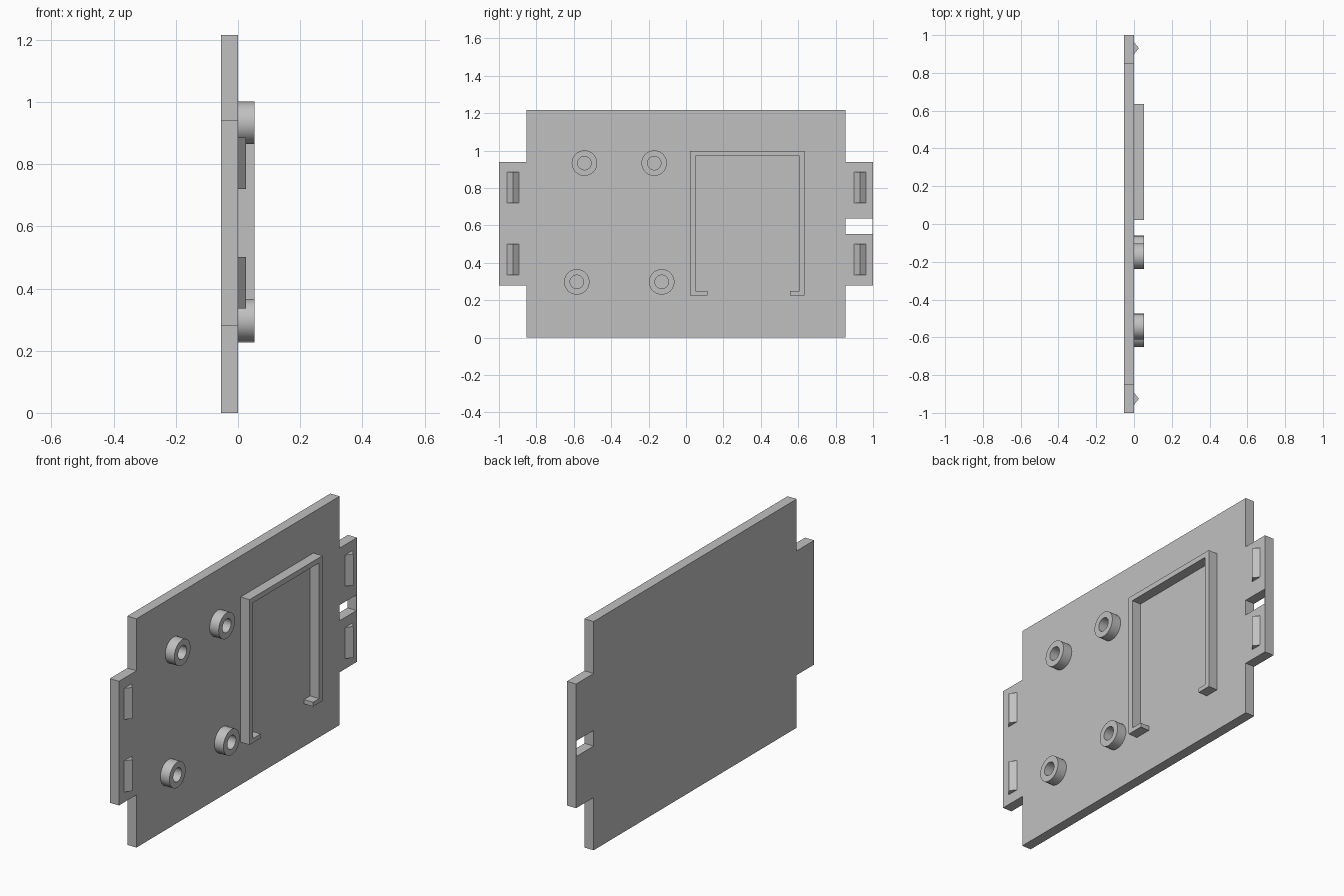
import bpy, bmesh, math
from mathutils import Matrix

cube = bpy.data.objects.get("Cube")
if cube:
    bpy.data.objects.remove(cube, do_unlink=True)

gray = bpy.data.materials.new("light_gray")
gray.use_nodes = True
COLOR = (0.53, 0.53, 0.53, 1)
gray.diffuse_color = COLOR
gray.node_tree.nodes["Principled BSDF"].inputs["Base Color"].default_value = COLOR

# Local (x, y, z) becomes world (y, z, x), so outlines are drawn facing +x
SIDE = Matrix(((0, 0, 1, 0), (1, 0, 0, 0), (0, 1, 0, 0), (0, 0, 0, 1)))


def extrude(name, outlines, low, high, matrix=SIDE, smooth=False):
    """Fill 2D outlines (inner ones are holes) and extrude from low to high."""
    curve = bpy.data.curves.new(name, "CURVE")
    curve.dimensions = "2D"
    curve.fill_mode = "BOTH"
    curve.extrude = (high - low) / 2
    for points in outlines:
        spline = curve.splines.new("POLY")
        spline.points.add(len(points) - 1)
        for p, (u, v) in zip(spline.points, points):
            p.co = (u, v, 0, 1)
        spline.use_cyclic_u = True
    temp = bpy.data.objects.new(name + "_outline", curve)
    bpy.context.scene.collection.objects.link(temp)
    bpy.context.view_layer.update()
    deps = bpy.context.evaluated_depsgraph_get()
    mesh = bpy.data.meshes.new_from_object(temp.evaluated_get(deps))
    bpy.data.objects.remove(temp, do_unlink=True)

    bm = bmesh.new()
    bm.from_mesh(mesh)
    bmesh.ops.remove_doubles(bm, verts=bm.verts, dist=0.0005)
    bmesh.ops.recalc_face_normals(bm, faces=bm.faces)
    bmesh.ops.transform(bm, verts=bm.verts,
                        matrix=matrix @ Matrix.Translation((0, 0, (low + high) / 2)))
    for f in bm.faces:
        f.smooth = False
        f.material_index = 0
    bm.to_mesh(mesh)
    bm.free()
    mesh.name = name
    mesh.materials.clear()
    mesh.materials.append(gray)
    obj = bpy.data.objects.new(name, mesh)
    bpy.context.scene.collection.objects.link(obj)
    if smooth:
        bpy.ops.object.select_all(action="DESELECT")
        obj.select_set(True)
        bpy.context.view_layer.objects.active = obj
        bpy.ops.object.shade_smooth_by_angle(angle=math.radians(35))
    return obj


def rect(u0, u1, v0, v1):
    return [(u0, v0), (u1, v0), (u1, v1), (u0, v1)]


def circle(u, v, r, n=48):
    return [(u + r * math.cos(math.tau * i / n), v + r * math.sin(math.tau * i / n))
            for i in range(n)]


# Back plate with an end tab on each side and a slot in the rear tab
BODY, TOP, TAB_LOW, TAB_HIGH = 0.853, 1.216, 0.28, 0.94
half = [(BODY, 0), (BODY, TAB_LOW), (1, TAB_LOW), (1, TAB_HIGH), (BODY, TAB_HIGH), (BODY, TOP)]
plate = half + [(-u, v) for u, v in reversed(half)]
extrude("back_plate", [plate, rect(BODY, 0.996, 0.554, 0.637)], -0.054, 0)

# Hollow standoffs
HEIGHT = 0.053
for i, (y, z) in enumerate([(-0.543, 0.933), (-0.17, 0.933), (-0.584, 0.298), (-0.13, 0.298)]):
    extrude(f"standoff_{i + 1}", [circle(y, z, 0.068), circle(y, z, 0.036)],
            0, HEIGHT, smooth=True)

# Raised holder frame, open below with two inward lips
MID, OUT, WALL, LIP = 0.328, 0.306, 0.028, 0.093
LOW, HIGH, LIP_TOP = 0.226, 0.998, 0.249
side = [(OUT, HIGH), (OUT, LOW), (OUT - LIP + 0.014, LOW), (OUT - LIP + 0.014, LIP_TOP),
        (OUT - WALL, LIP_TOP), (OUT - WALL, HIGH - WALL)]
left = [(-u, v) for u, v in side]
left[2], left[3] = (LIP - OUT, LOW), (LIP - OUT, LIP_TOP)
frame = [(MID + u, v) for u, v in side + left[::-1]]
extrude("holder_frame", [frame], 0, HEIGHT)

# Wedge-shaped snap ridges on both tabs
for end, y in (("front", -0.925), ("rear", 0.931)):
    for level, z in (("lower", 0.335), ("upper", 0.72)):
        wedge = [(0, y - 0.032), (0.026, y), (0, y + 0.032)]
        extrude(f"{end}_{level}_snap_ridge", [wedge], z, z + 0.166, Matrix.Identity(4))
